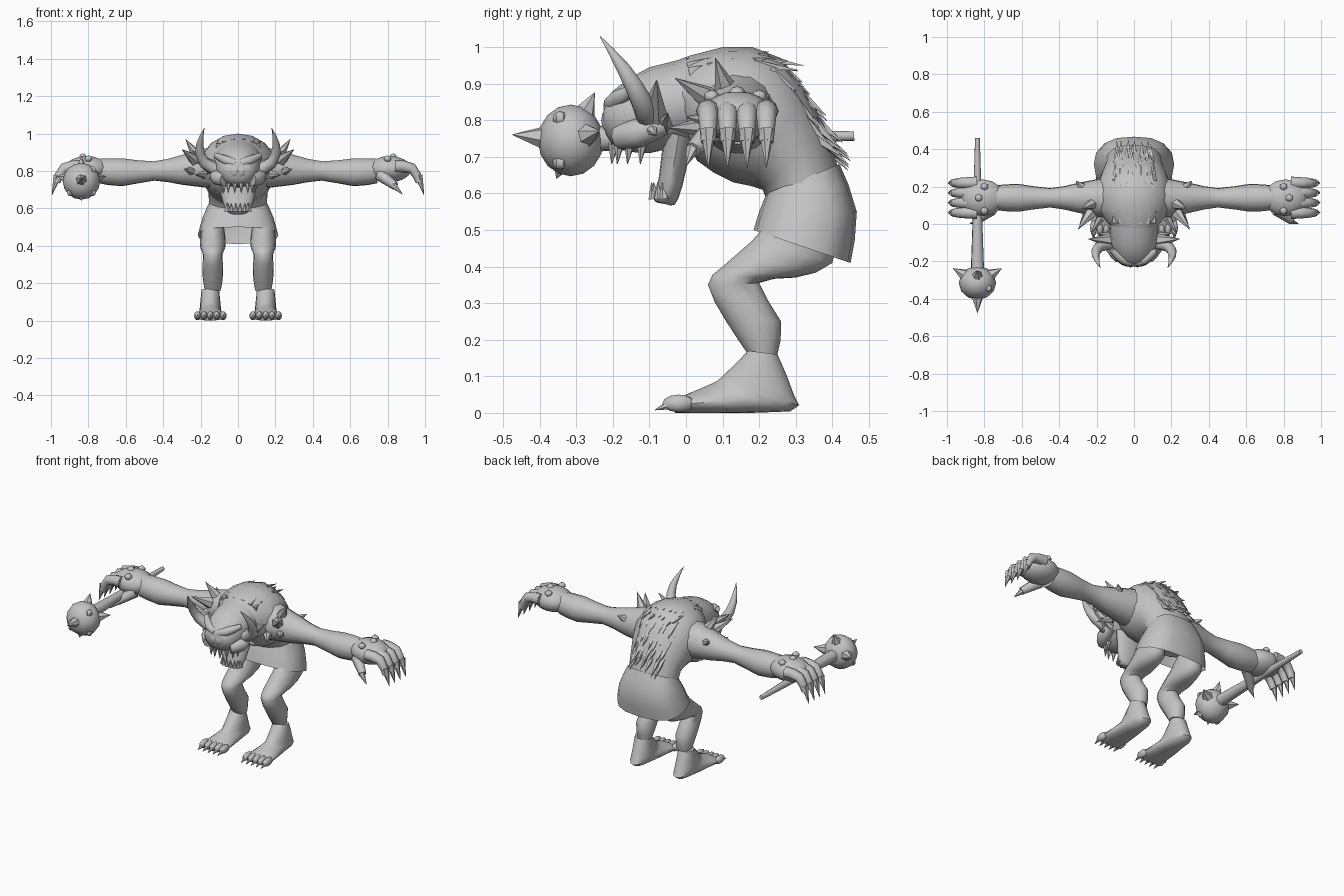
import bpy, bmesh, math, random
from mathutils import Matrix, Vector

random.seed(4)
if "Cube" in bpy.data.objects:
    bpy.data.objects.remove(bpy.data.objects["Cube"])

colour = (.55, .55, .55, 1)
grey = bpy.data.materials.new("stone_grey")
grey.use_nodes = True
grey.diffuse_color = colour
grey.node_tree.nodes["Principled BSDF"].inputs["Base Color"].default_value = colour
parts = []


def finish(name, bm, mirror):
    bmesh.ops.recalc_face_normals(bm, faces=bm.faces)
    mesh = bpy.data.meshes.new(name)
    bm.to_mesh(mesh)
    bm.free()
    mesh.materials.append(grey)
    part = bpy.data.objects.new(name, mesh)
    bpy.context.collection.objects.link(part)
    if mirror:
        part.modifiers.new("mirror", 'MIRROR').use_mirror_merge = False
    parts.append(part)


def refine(points):
    # add a smoothly curved midpoint between every two neighbours
    points = [Vector(p) for p in points]
    result = points[:1]
    for i, (start, end) in enumerate(zip(points, points[1:])):
        before = points[max(i - 1, 0)]
        after = points[min(i + 2, len(points) - 1)]
        result += [((start + end) * 9 - before - after) / 16, end]
    return result


def bend(value, power):
    return math.copysign(abs(value) ** power, value)


def skin(bm, rings, sides, caps=True, power=1):
    # each ring is a centre and two half axes; a power below one squares it off
    loops = []
    for centre, u, v in rings:
        angles = [math.tau * k / sides for k in range(sides)]
        loops.append([bm.verts.new(centre + u * bend(math.cos(a), power) + v * bend(math.sin(a), power))
                      for a in angles])
    for low, high in zip(loops, loops[1:]):
        for k in range(sides):
            bm.faces.new((low[k - 1], low[k], high[k], high[k - 1]))
    if caps:
        bm.faces.new(loops[0])
        bm.faces.new(loops[-1])


def profile(name, rows, x=0, mirror=False, caps=True, power=1):
    # rows: outline point y, z, opposite outline point y, z, half width
    bm = bmesh.new()
    rings = []
    for y, z, other_y, other_z, width in refine(rows):
        near, far = Vector((x, y, z)), Vector((x, other_y, other_z))
        rings.append(((near + far) / 2, (near - far) / 2, Vector((width, 0, 0))))
    skin(bm, rings, 16, caps, power)
    finish(name, bm, mirror)


def tubes(name, paths, mirror=True, sides=10):
    # round tapered tubes through points x, y, z, radius
    bm = bmesh.new()
    for path in paths:
        path = refine(path)
        rings = []
        u = None
        for i, point in enumerate(path):
            ahead, behind = path[min(i + 1, len(path) - 1)], path[max(i - 1, 0)]
            along = (ahead.xyz - behind.xyz).normalized()
            u = along.orthogonal() if u is None else u - along * u.dot(along)
            u.normalize()
            rings.append((point.xyz, u * point.w, along.cross(u) * point.w))
        skin(bm, rings, sides)
    finish(name, bm, mirror)


def spikes(name, pairs, radius, mirror=True, sides=6):
    # pointed cones from base to tip
    tubes(name, [[(*base, radius), (*tip, .001)] for base, tip in pairs], mirror, sides)


def balls(name, centres, size, mirror=True, detail=12):
    bm = bmesh.new()
    for centre in centres:
        place = Matrix.LocRotScale(Vector(centre), None, Vector(size))
        bmesh.ops.create_uvsphere(bm, u_segments=detail, v_segments=detail // 2 + 2,
                                  radius=1, matrix=place)
    finish(name, bm, mirror)


# Torso and cloth
profile("torso", [(-.06, .95, 0, .77, .1), (.1, 1, .03, .69, .19), (.26, .97, .13, .63, .2),
                  (.38, .78, .21, .61, .16), (.45, .55, .23, .53, .15)])
profile("loincloth", [(.42, .68, .22, .6, .15), (.467, .55, .2, .55, .19),
                      (.45, .41, .185, .5, .215)], caps=False, power=.75)

# Legs
profile("leg", [(.24, .54, .42, .53, .055), (.18, .47, .4, .41, .068), (.1, .4, .3, .37, .066),
                (.06, .35, .2, .355, .052), (.11, .25, .26, .25, .056),
                (.17, .16, .25, .16, .043)], x=.135, mirror=True)

# Feet with clawed toes
profile("foot", [(.17, .17, .25, .16, .047), (.1, .1, .295, .05, .056), (.07, .08, .285, .004, .06),
                 (0, .05, .02, 0, .08), (-.04, .03, -.03, 0, .072)], x=.148, mirror=True)
toe_row = [.148 + step * .034 for step in range(-2, 3)]
balls("toes", [(x, -.02, .026) for x in toe_row], (.019, .045, .024), detail=8)
spikes("toe_claws", [((x, -.035, .025), (x, -.085, .008)) for x in toe_row], .016)

# Arms and hands
hand_y = .14
tubes("arm", [[(.1, hand_y, .82, .12), (.3, hand_y, .805, .08), (.45, hand_y, .8, .052),
               (.62, hand_y, .793, .075), (.74, hand_y, .8, .066)]], sides=14)
balls("hand", [(.81, hand_y, .81)], (.12, .1, .07), detail=14)
finger_row = [hand_y + step * .053 for step in (-1.5, -.5, .5, 1.5)]
tubes("fingers", [[(.84, y, .825, .034), (.93, y, .815, .028), (.97, y, .74, .02)]
                  for y in finger_row], sides=8)
spikes("finger_claws", [((.965, y, .775), (.995, y, .67)) for y in finger_row], .023)
tubes("thumb", [[(.76, .08, .78, .035), (.84, .02, .72, .022)]], sides=8)
spikes("thumb_claw", [((.83, .02, .725), (.88, 0, .675))], .02)
balls("knuckle_studs", [(.8, .07, .865), (.83, hand_y, .875), (.8, .2, .865)],
      (.022, .022, .018), detail=6)

# Shoulder spikes
spikes("large_shoulder_spikes", [((.23, .06, .86), (.3, -.03, .915)),
                                 ((.22, .11, .88), (.28, .08, .97))], .034)
spikes("small_shoulder_spikes", [((.25, .06, .8), (.29, 0, .81)), ((.18, .03, .78), (.23, -.05, .78)),
                                 ((.28, .2, .85), (.31, .23, .87))], .024)

# Head
profile("head", [(-.226, .83, -.226, .79, .045), (-.2, .88, -.2, .73, .09),
                 (-.1, .945, -.1, .71, .125), (.08, .985, .05, .75, .13)])
profile("jaw", [(-.06, .77, .02, .75, .11), (-.075, .64, -.01, .62, .08),
                (-.09, .59, -.03, .57, .055), (-.08, .575, -.05, .57, .03)])
balls("nose", [(.018, -.21, .8)], (.03, .022, .035), detail=8)
tubes("brow", [[(.01, -.205, .84, .022), (.06, -.19, .855, .026), (.12, -.14, .885, .014)]])
tubes("cheek", [[(.07, -.18, .755, .035), (.11, -.13, .765, .04), (.12, -.06, .79, .03)]])
balls("eye", [(.055, -.195, .82)], (.02, .02, .014), detail=8)
spikes("ear", [((.12, -.09, .81), (.245, -.08, .91))], .042)
spikes("ear_tatters", [((.12, -.06, .79), (.2, -.05, .82)), ((.12, -.1, .78), (.19, -.08, .76))], .024)
tubes("horn", [[(.1, -.1, .8, .034), (.185, -.12, .85, .03), (.205, -.17, .94, .02),
                (.18, -.235, 1.03, .001)]])


# Teeth set along curved gums
def tooth_row(name, width, depth, centre_y, root, tip, radius):
    pairs = []
    for step in range(4):
        angle = math.radians(12 + step * 26)
        x, y = width * math.sin(angle), centre_y - depth * math.cos(angle)
        pairs.append(((x, y, root), (x, y - .005, tip)))
    spikes(name, pairs, radius)


tooth_row("upper_teeth", .085, .08, -.12, root=.735, tip=.68, radius=.015)
tooth_row("lower_teeth", .06, .03, -.06, root=.585, tip=.63, radius=.014)

# Mane of ragged tufts, lying flat on top and lifting off lower down
spine = refine([(0, 0, .97), (0, .13, .99), (0, .26, .96), (0, .35, .82), (0, .39, .74)])
tufts = []
for row, (here, below) in enumerate(zip(spine, spine[1:])):
    along = (below - here).normalized()
    outward = Vector((0, -along.z, along.y))
    for column in range(-3, 4):
        x = column * .033 + random.uniform(-.01, .01)
        base = here + Vector((x, 0, 0)) - outward * (2.4 * x * x + .012)
        lift = random.uniform(0, .015) + row * .005
        tip = base + along * random.uniform(.08, .13) + outward * lift
        tufts.append((base, tip))
spikes("mane", tufts, .019, mirror=False, sides=4)

# Spiked club
club = Vector((-.837, -.315, .745))
tubes("club_handle", [[(club.x, .46, .757, .013), (club.x, 0, .752, .027),
                       (club.x, -.25, .75, .036)]], mirror=False)
balls("club_head", [club], (.1, .09, .098), mirror=False)
directions = [Vector(d) for d in [(0, -1, .1), (0, .5, 1), (-1, .6, .2), (1, .6, .2), (0, -.3, -.8)]]
spikes("club_spikes", [(club + d * .07, club + d * (.16 if d.y < -.5 else .13)) for d in directions],
       .034, mirror=False)
studs = [Vector(d) for d in [(1, -.5, 1), (-1, -.5, -1), (1, -.5, -1)]]
balls("club_studs", [club + d * .06 for d in studs], (.02, .02, .02), mirror=False, detail=6)

# Smooth skin, crisp spikes
bpy.ops.object.select_all(action='DESELECT')
for part in parts:
    part.select_set(True)
bpy.context.view_layer.objects.active = parts[0]
bpy.ops.object.shade_smooth_by_angle(angle=math.radians(50))
